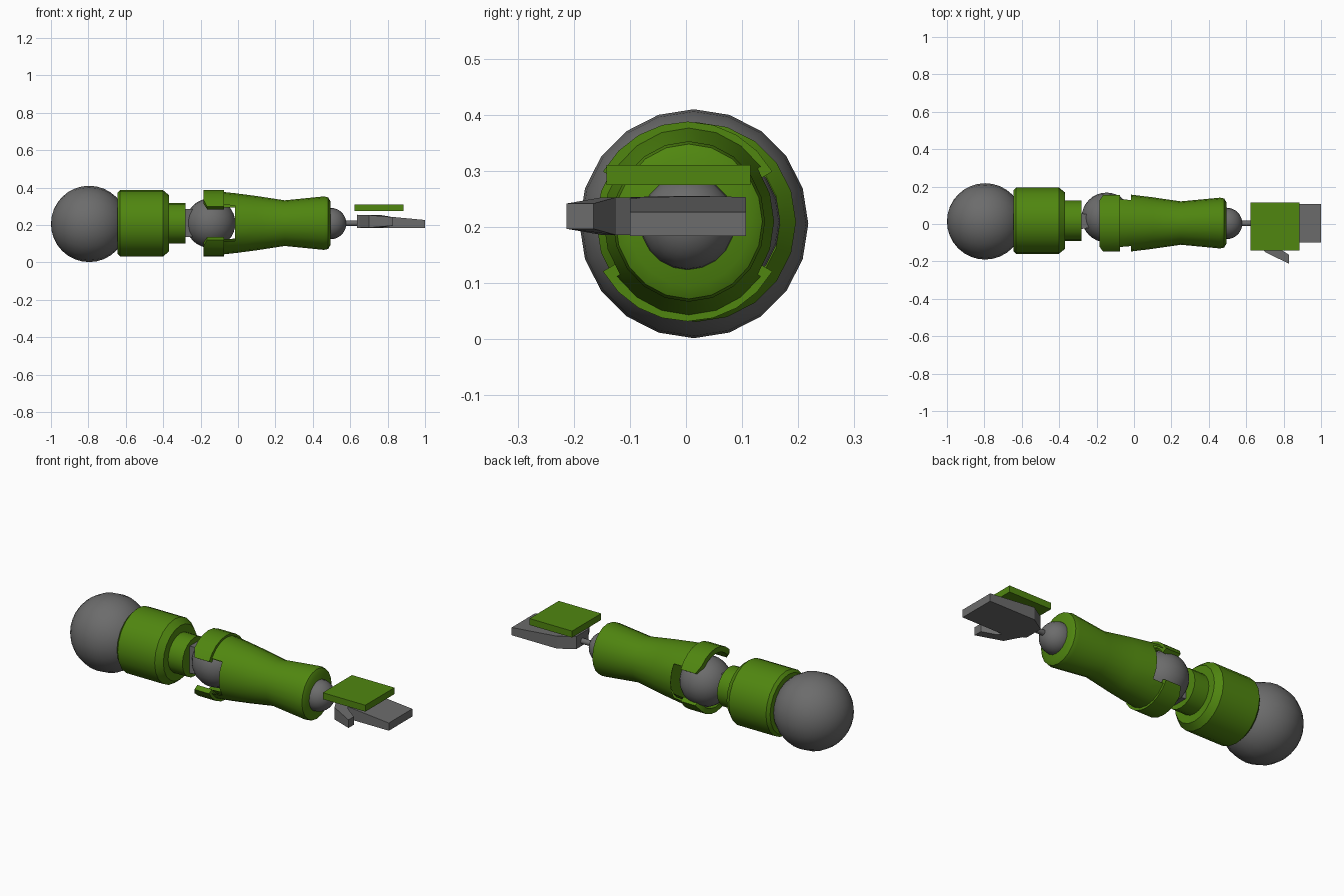
import bpy, bmesh, math
from mathutils import Vector

if "Cube" in bpy.data.objects:
    bpy.data.objects.remove(bpy.data.objects["Cube"])


def material(name, rgb):
    m = bpy.data.materials.new(name)
    m.diffuse_color = (*rgb, 1)
    m.use_nodes = True
    m.node_tree.nodes["Principled BSDF"].inputs["Base Color"].default_value = m.diffuse_color
    return m


GREEN = material("armour green", (0.08, 0.24, 0.005))
GREY = material("joint grey", (0.15, 0.15, 0.15))


def finish(bm, name, mat, smooth=None):
    bmesh.ops.recalc_face_normals(bm, faces=bm.faces)
    me = bpy.data.meshes.new(name)
    bm.to_mesh(me)
    bm.free()
    me.materials.append(mat)
    ob = bpy.data.objects.new(name, me)
    bpy.context.collection.objects.link(ob)
    if smooth:
        bpy.ops.object.select_all(action='DESELECT')
        ob.select_set(True)
        bpy.context.view_layer.objects.active = ob
        bpy.ops.object.shade_smooth_by_angle(angle=math.radians(smooth))
    return ob


def revolve(name, mat, profile, cy, cz, n=20, y_scale=1, keep=None, closed=False):
    """Turn an (x, radius) profile around the x axis; keep() filters faces."""
    bm = bmesh.new()
    rings = []
    for x, r in profile:
        if r < 1e-4:
            rings.append([bm.verts.new((x, cy, cz))] * n)
        else:
            rings.append([bm.verts.new((x, cy + y_scale * r * math.sin(2 * math.pi * i / n),
                                        cz + r * math.cos(2 * math.pi * i / n))) for i in range(n)])
    pairs = list(zip(rings, rings[1:]))
    if closed:
        pairs.append((rings[-1], rings[0]))
    for a, b in pairs:
        for i in range(n):
            j = (i + 1) % n
            loop = list(dict.fromkeys([a[i], a[j], b[j], b[i]]))
            if len(loop) > 2:
                bm.faces.new(loop)
    if keep:
        bad = [f for f in bm.faces if not keep(f.calc_center_median())]
        bmesh.ops.delete(bm, geom=bad, context='FACES')
    return finish(bm, name, mat, 35)


def ball(name, x, y, z, r, rings=16):
    prof = [(x - r * math.cos(math.pi * k / rings), r * math.sin(math.pi * k / rings))
            for k in range(rings + 1)]
    return revolve(name, GREY, prof, y, z)


def slab(name, mat, outline, z0, top):
    """Extrude an (x, y) outline from z0 up to the height top(x)."""
    bm = bmesh.new()
    lo = [bm.verts.new((x, y, z0)) for x, y in outline]
    hi = [bm.verts.new((x, y, top(x))) for x, y in outline]
    bm.faces.new(lo)
    bm.faces.new(hi)
    for i in range(len(lo)):
        j = (i + 1) % len(lo)
        bm.faces.new((lo[i], lo[j], hi[j], hi[i]))
    return finish(bm, name, mat)


# Shoulder ball, upper arm sleeve and its narrow neck
ball("shoulder_ball", -0.796, 0.014, 0.206, 0.204)
revolve("upper_arm", GREEN, [(-0.645, 0), (-0.645, 0.163), (-0.63, 0.178), (-0.402, 0.178),
                             (-0.368, 0.15), (-0.368, 0.108), (-0.28, 0.108), (-0.28, 0)],
        0.018, 0.209)

# Elbow ball with its small link into the neck
ball("elbow_ball", -0.147, 0.035, 0.21, 0.133)
slab("elbow_link", GREY, [(-0.30, -0.03), (-0.24, -0.02), (-0.24, 0.05), (-0.30, 0.06)],
     0.135, lambda x: 0.285)

# Forearm shell, open on both sides around the elbow
CZ = 0.21
revolve("forearm", GREEN,
        [(-0.08, 0.167), (-0.015, 0.16), (0.10, 0.145), (0.25, 0.122), (0.46, 0.143),
         (0.482, 0.138), (0.495, 0.115), (0.495, 0), (0.0, 0), (0.0, 0.14), (-0.08, 0.145)],
        0.005, CZ, y_scale=0.95, closed=True,
        keep=lambda c: c.x > -0.014 or abs(c.z - CZ) > 0.085)

# Curved guard tabs above and below the elbow, with clipped corners
for side, name in ((1, "upper_elbow_guard"), (-1, "lower_elbow_guard")):
    bm = bmesh.new()
    outer, inner = [], []
    for deg in range(-60, 61, 15):
        a = math.radians(deg)
        x0 = -0.165 if abs(deg) == 60 else -0.185
        for r, store in ((0.178, outer), (0.148, inner)):
            store.append([bm.verts.new((x, 0.003 + r * math.sin(a) * 0.98,
                                        CZ + side * r * math.cos(a))) for x in (x0, -0.075)])
    for k in range(len(outer) - 1):
        o, p, i, q = outer[k], outer[k + 1], inner[k], inner[k + 1]
        bm.faces.new((o[0], o[1], p[1], p[0]))
        bm.faces.new((i[0], i[1], q[1], q[0]))
        for e in (0, 1):
            bm.faces.new((o[e], p[e], q[e], i[e]))
    for k in (0, -1):
        bm.faces.new((outer[k][0], outer[k][1], inner[k][1], inner[k][0]))
    finish(bm, name, GREEN, 35)

# Wrist ball and pin
ball("wrist_ball", 0.495, 0.003, 0.208, 0.084)
revolve("wrist_pin", GREY, [(0.56, 0), (0.56, 0.015), (0.645, 0.015), (0.645, 0)], 0.003, 0.21, n=12)

# Mitten hand, tapering in thickness towards the fingertips
slab("hand", GREY, [(0.637, -0.05), (0.72, -0.10), (0.83, -0.10), (1.0, -0.10), (1.0, 0.107),
                    (0.83, 0.107), (0.72, 0.107), (0.637, 0.055)],
     0.184, lambda x: 0.255 - 0.028 * max(0, x - 0.70) / 0.30)

# Thumb, splayed out to the front and thinner at its tip
thumb = slab("thumb", GREY, [(0.645, -0.05), (0.70, -0.15), (0.83, -0.213), (0.83, -0.165),
                             (0.765, -0.125), (0.74, -0.09)], 0.186, lambda x: 0.253)
for v in thumb.data.vertices:
    if v.co.x > 0.82:
        v.co.z = 0.197 if v.co.z < 0.22 else 0.242

# Floating plate guarding the back of the hand
slab("hand_guard", GREEN, [(0.622, -0.142), (0.884, -0.142), (0.884, 0.115), (0.622, 0.115)],
     0.275, lambda x: 0.311)
